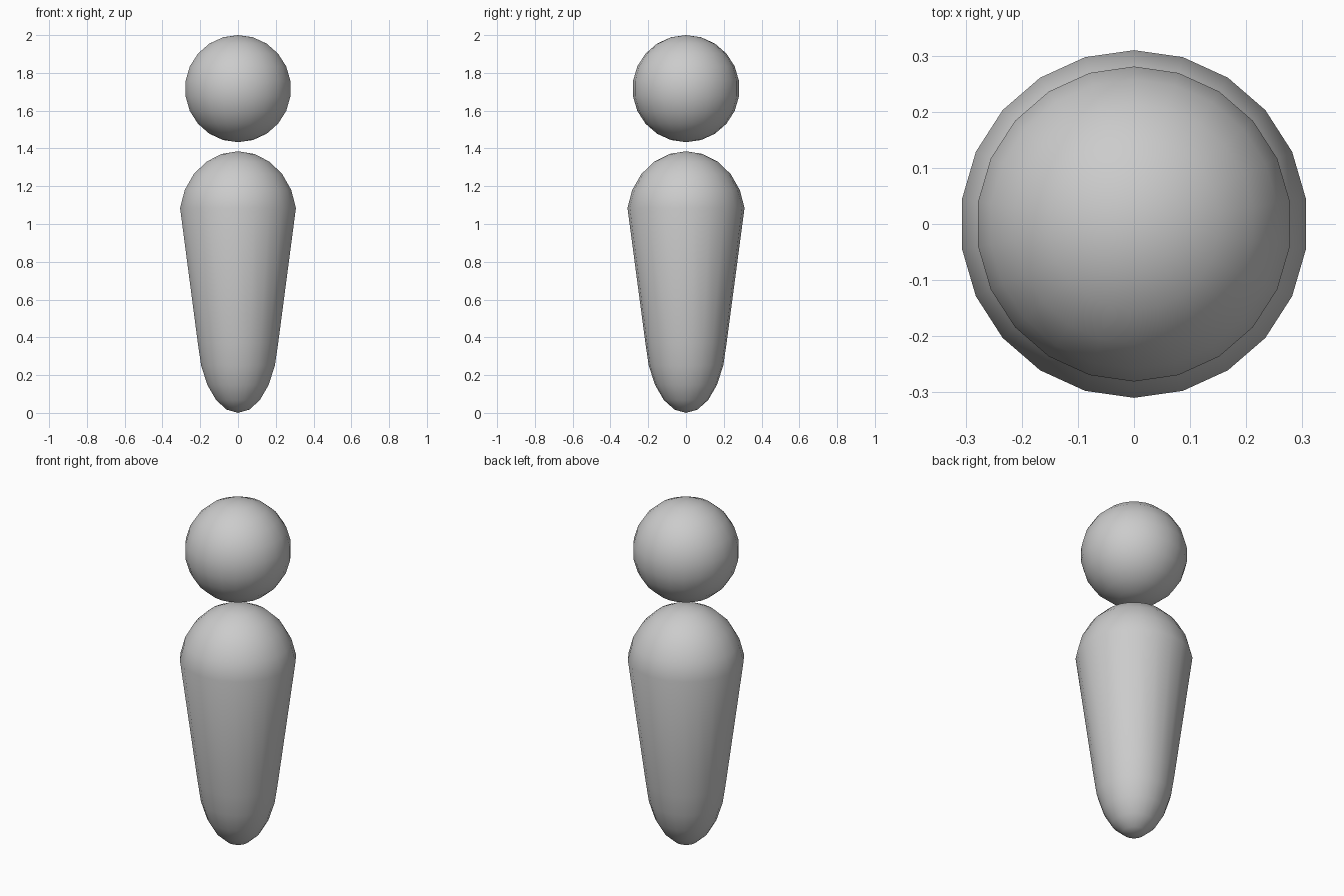
import bpy
import bmesh

if "Cube" in bpy.data.objects:
    bpy.data.objects.remove(bpy.data.objects["Cube"], do_unlink=True)

# One plain grey for the whole figure
grey = bpy.data.materials.new("plain grey")
grey.use_nodes = True
colour = (0.6, 0.6, 0.6, 1)
grey.diffuse_color = colour
grey.node_tree.nodes["Principled BSDF"].inputs["Base Color"].default_value = colour


def ball(name, upper, lower):
    """Sphere whose halves are (radius, height, centre z) ellipsoids."""
    bm = bmesh.new()
    bmesh.ops.create_uvsphere(bm, u_segments=22, v_segments=11, radius=1)
    for v in bm.verts:
        radius, height, centre = upper if v.co.z > 0 else lower
        v.co.x *= radius
        v.co.y *= radius
        v.co.z = centre + v.co.z * height
    for f in bm.faces:
        f.smooth = True
    mesh = bpy.data.meshes.new(name)
    bm.to_mesh(mesh)
    bm.free()
    mesh.materials.append(grey)
    obj = bpy.data.objects.new(name, mesh)
    bpy.context.collection.objects.link(obj)
    return obj


# Round head floating above the body
head_half = (0.2835, 0.2835, 1.7165)
ball("head", head_half, head_half)

# Tapered body: wide dome on top, narrow elongated cap below
ball("body", (0.313, 0.35, 1.035), (0.217, 0.43, 0.43))
